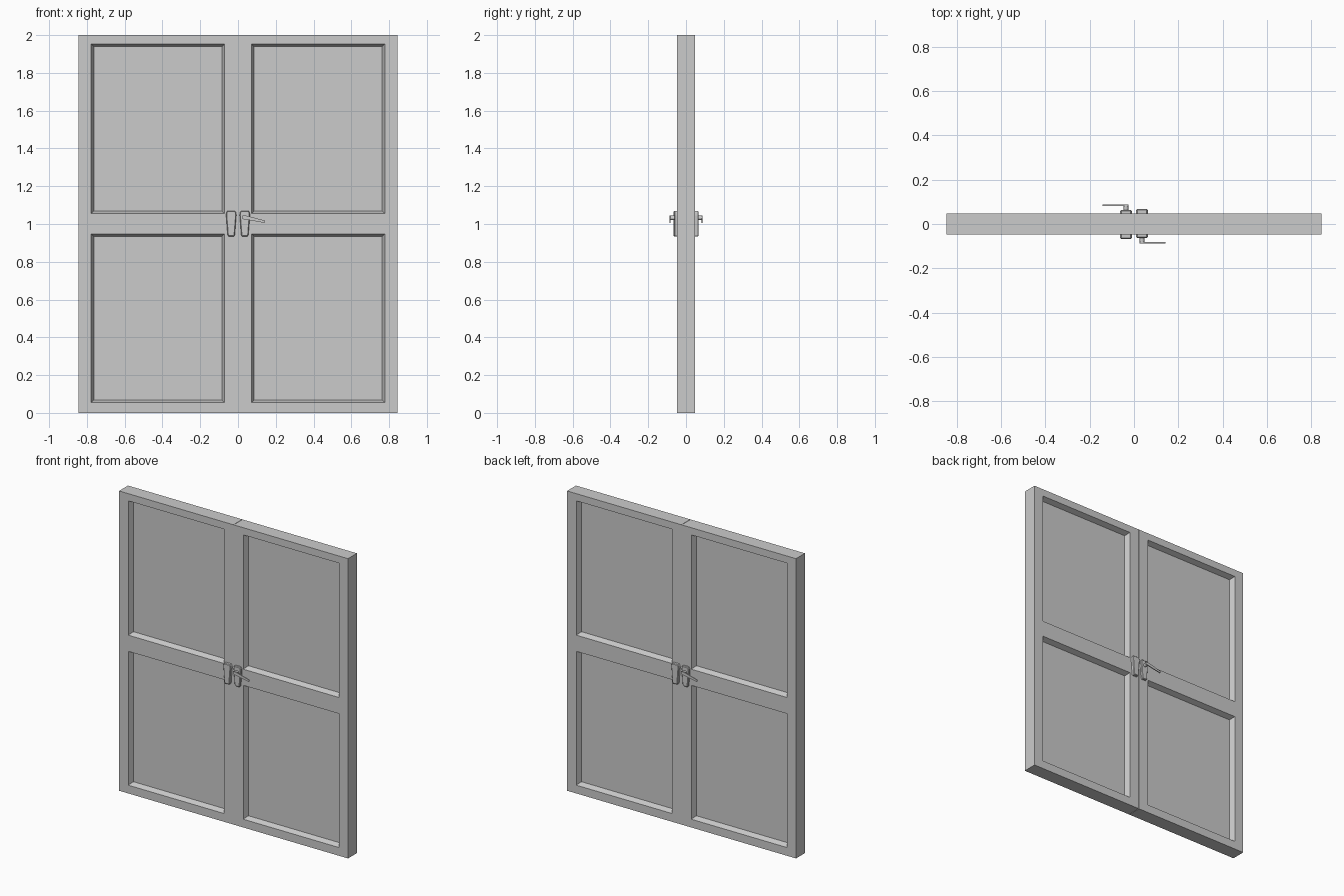
import bpy, bmesh
from math import pi
from mathutils import Matrix

if "Cube" in bpy.data.objects:
    bpy.data.objects.remove(bpy.data.objects["Cube"])

T = 0.047                                   # half thickness of a leaf
TURN = Matrix.Rotation(pi, 4, 'Z')          # front to back half turn


def finish(bm, name):
    bmesh.ops.recalc_face_normals(bm, faces=bm.faces)
    me = bpy.data.meshes.new(name)
    bm.to_mesh(me)
    bm.free()
    ob = bpy.data.objects.new(name, me)
    bpy.context.collection.objects.link(ob)
    return ob


def both_sides(bm, name):
    back = bm.copy()
    bmesh.ops.transform(back, matrix=TURN, verts=back.verts)
    finish(bm, name + "_front")
    finish(back, name + "_back")


def leaf(name, sign):
    # gridded slab whose panel cells are sunk on both faces
    xs = [sign * x for x in (0.001, 0.072, 0.777, 0.845)]
    zs = [0, 0.055, 0.948, 1.056, 1.952, 2.0]
    bm = bmesh.new()
    v = [[bm.verts.new((x, -T, z)) for z in zs] for x in xs]
    for i in range(3):
        for j in range(5):
            bm.faces.new((v[i][j], v[i + 1][j], v[i + 1][j + 1], v[i][j + 1]))
    ext = bmesh.ops.extrude_face_region(bm, geom=bm.faces[:], use_keep_orig=True)
    moved = [g for g in ext["geom"] if isinstance(g, bmesh.types.BMVert)]
    bmesh.ops.translate(bm, verts=moved, vec=(0, 2 * T, 0))
    bmesh.ops.recalc_face_normals(bm, faces=bm.faces)
    panels = [f for f in bm.faces if abs(f.normal.y) > 0.9 and f.calc_area() > 0.5]
    bmesh.ops.inset_individual(bm, faces=panels, thickness=0.019, depth=-0.035)
    finish(bm, name)


def prism(profile, y0, y1, chamfer=0.0):
    # outline in x, z pushed forward, with a chamfered front rim
    bm = bmesh.new()
    face = bm.faces.new([bm.verts.new((x, y0, z)) for x, z in profile])
    ext = bmesh.ops.extrude_face_region(bm, geom=[face], use_keep_orig=True)
    moved = [g for g in ext["geom"] if isinstance(g, bmesh.types.BMVert)]
    bmesh.ops.translate(bm, verts=moved, vec=(0, y1 - y0, 0))
    bmesh.ops.recalc_face_normals(bm, faces=bm.faces)
    if chamfer:
        rim = [e for e in bm.edges if all(abs(p.co.y - y1) < 1e-5 for p in e.verts)]
        bmesh.ops.bevel(bm, geom=rim, offset=chamfer, segments=1, affect='EDGES')
    return bm


def plate_outline(cx):
    half = [(0.015, 0.935), (0.019, 0.942), (0.027, 1.045), (0.026, 1.06), (0.02, 1.069)]
    return [(cx + x, z) for x, z in half] + [(cx - x, z) for x, z in reversed(half)]


# Door leaves
leaf("left_leaf", -1)
leaf("right_leaf", 1)

# Tapered plates: plain one on one leaf, lever one on the other
both_sides(prism(plate_outline(-0.036), -T, -0.067, 0.004), "plain_plate")
both_sides(prism(plate_outline(0.036), -T, -0.062, 0.004), "lever_plate")

# Shank and flat drooping lever
bm = bmesh.new()
bmesh.ops.create_cone(bm, cap_ends=True, segments=12, radius1=0.011, radius2=0.011, depth=0.026,
                      matrix=Matrix.Translation((0.036, -0.073, 1.033)) @ Matrix.Rotation(pi / 2, 4, 'X'))
both_sides(bm, "shank")
both_sides(prism([(0.024, 1.028), (0.05, 1.022), (0.141, 1.006), (0.143, 1.018),
                  (0.05, 1.043), (0.024, 1.046)], -0.082, -0.088), "lever")
